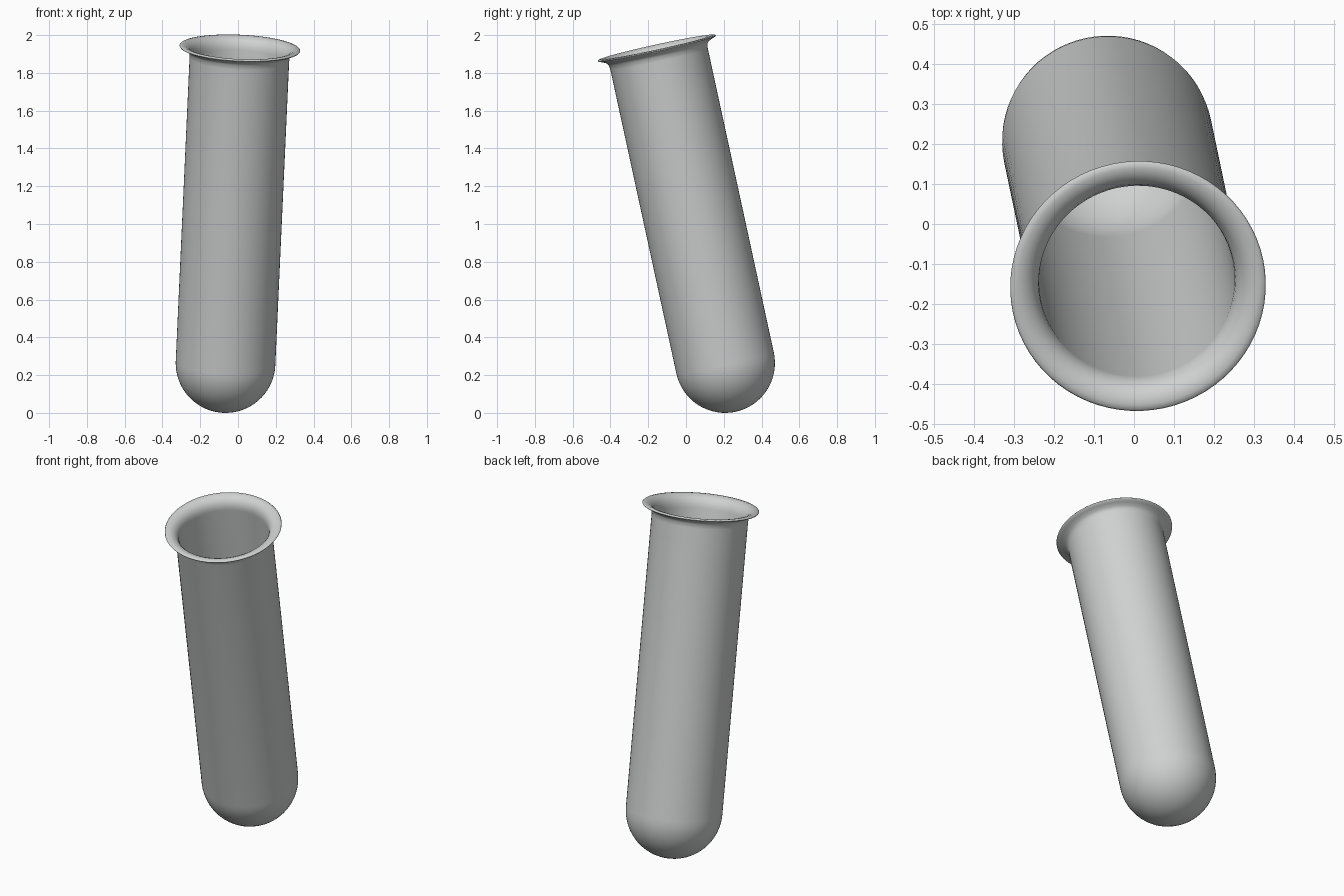
import bpy, bmesh, math
from mathutils import Vector, Matrix

cube = bpy.data.objects.get("Cube")
if cube:
    bpy.data.objects.remove(cube, do_unlink=True)

# Main sizes: the tube leans from its round base towards the rim
BASE = Vector((-0.066, 0.207, 0.264))
MOUTH = Vector((0.01, -0.155, 1.931))
OUTER, INNER = 0.264, 0.245
LENGTH = (MOUTH - BASE).length

glass = bpy.data.materials.new("pale grey glass")
glass.use_nodes = True
colour = (0.62, 0.64, 0.63, 1)
glass.diffuse_color = colour
glass.node_tree.nodes["Principled BSDF"].inputs["Base Color"].default_value = colour


def dome(radius, steps=16):
    """Quarter circle from the bottom pole up to the side."""
    angles = [i / steps * math.pi / 2 for i in range(steps + 1)]
    return [(radius * math.sin(a), -radius * math.cos(a)) for a in angles]


def lathe(name, profile, segments=72):
    """Spin a (radius, height) profile round z, then lean it along the tube."""
    bm = bmesh.new()
    verts = [bm.verts.new((r, 0, z)) for r, z in profile]
    edges = [bm.edges.new(pair) for pair in zip(verts, verts[1:])]
    bmesh.ops.spin(bm, geom=verts + edges, axis=(0, 0, 1), cent=(0, 0, 0),
                   angle=math.tau, steps=segments)
    bmesh.ops.remove_doubles(bm, verts=bm.verts, dist=1e-5)
    bmesh.ops.recalc_face_normals(bm, faces=bm.faces)
    lean = (MOUTH - BASE).to_track_quat("Z", "Y").to_matrix().to_4x4()
    bm.transform(Matrix.Translation(BASE) @ lean)
    for face in bm.faces:
        face.smooth = True
    mesh = bpy.data.meshes.new(name)
    bm.to_mesh(mesh)
    bm.free()
    mesh.materials.append(glass)
    obj = bpy.data.objects.new(name, mesh)
    bpy.context.collection.objects.link(obj)
    return obj


# Flared lip: underside out to the thin edge, then over the top and inwards
lip = [(OUTER, -0.06), (0.267, -0.035), (0.278, -0.021), (0.3, -0.011),
       (0.317, -0.004), (0.32, 0), (0.316, 0.004), (0.303, 0.006),
       (0.285, 0.002), (0.268, -0.008), (0.255, -0.024), (0.247, -0.045),
       (INNER, -0.065)]

# One closed wall: outer dome and side, lip, inner side and dome
profile = dome(OUTER)
profile += [(r, LENGTH + z) for r, z in lip]
profile += reversed(dome(INNER))
lathe("test_tube", profile)
